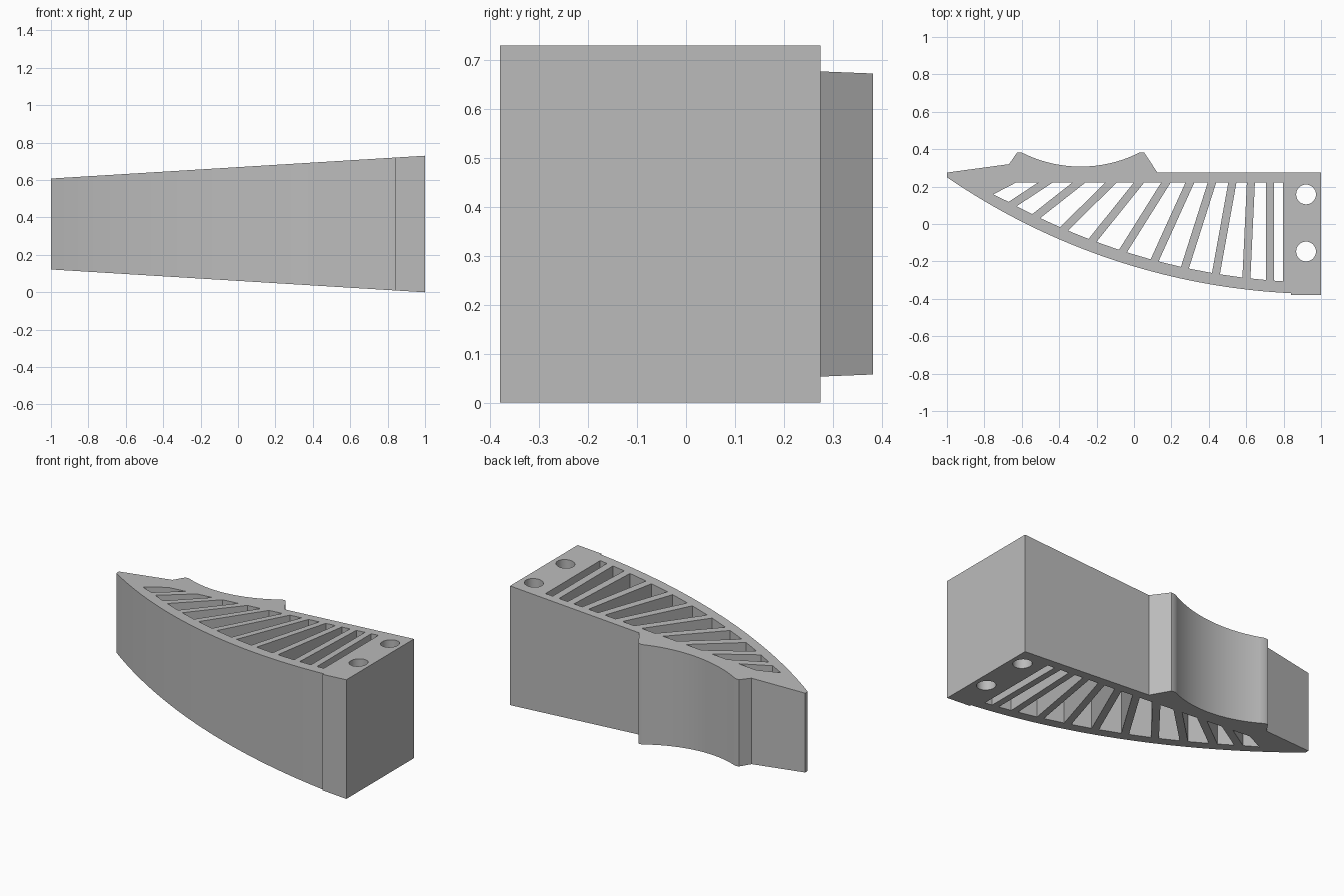
import bpy
import bmesh
from math import sin, cos, pi, sqrt, atan2
from mathutils import Vector

cube = bpy.data.objects.get("Cube")
if cube:
    bpy.data.objects.remove(cube)

CENTRE = Vector((1.013, 3.187))    # centre of the curved front wall
OUTER, INNER = 3.56, 3.50          # its outer and inner radii
SLOT_TOP = 0.222
RIB_HALF = 0.0215


def arc(centre, start, end, count):
    """Points along a circle from start to end, taking the short way."""
    a, b = Vector(start) - centre, Vector(end) - centre
    t0, t1 = atan2(a.y, a.x), atan2(b.y, b.x)
    points = []
    for i in range(count + 1):
        f = i / count
        r = a.length * (1 - f) + b.length * f
        t = t0 + (t1 - t0) * f
        points.append(centre + Vector((cos(t), sin(t))) * r)
    return points


def on_inner_wall(x):
    return Vector((x, CENTRE.y - sqrt(INNER ** 2 - (x - CENTRE.x) ** 2)))


def rib_edges(top_x, bottom_x):
    """Left and right edges of a slanted rib, each as (top, bottom)."""
    top, bottom = Vector((top_x, SLOT_TOP)), on_inner_wall(bottom_x)
    d = (bottom - top).normalized()
    edges = []
    for side in (-1, 1):
        start = top + Vector((side * RIB_HALF / -d.y, 0))
        rel = start - CENTRE
        k = rel.dot(d)
        reach = -k + sqrt(k * k - rel.length_squared + INNER ** 2)
        edges.append((start, start + d * reach))
    return edges


# Outer outline: curved front wall, square mounting end, cradle at the back
outline = arc(CENTRE, (-1, 0.25), (0.84, -0.37), 40)
outline += [(0.84, -0.38), (1, -0.38), (1, 0.275), (0.125, 0.275), (0.055, 0.382)]
outline += arc(Vector((-0.285, 1.006)), (0.03, 0.382), (-0.6, 0.382), 24)
outline += [(-0.625, 0.382), (-0.668, 0.32), (-1, 0.275)]
loops = [outline]

# Slots left open between the ribs
ribs = [(-0.473, -0.649), (-0.294, -0.523), (-0.123, -0.374), (0.027, -0.222),
        (0.171, -0.059), (0.299, 0.11), (0.417, 0.272), (0.526, 0.438),
        (0.625, 0.601), (0.726, 0.726)]
left = (Vector((-0.63, SLOT_TOP)), Vector((-0.753, 0.158)))
for rib in ribs:
    edge_left, edge_right = rib_edges(*rib)
    loops.append([left[0], left[1], edge_left[1], edge_left[0]])
    left = edge_right
loops.append([left[0], left[1], on_inner_wall(0.796), (0.796, SLOT_TOP)])

# Round mounting holes
for y in (0.158, -0.147):
    loops.append([(0.92 + 0.053 * cos(i * pi / 16), y + 0.053 * sin(i * pi / 16))
                  for i in range(32)])

# Fill the profile, raise it, and taper it towards the tip
bm = bmesh.new()
for loop in loops:
    verts = [bm.verts.new((p[0], p[1], 0)) for p in loop]
    for a, b in zip(verts, verts[1:] + verts[:1]):
        bm.edges.new((a, b))
bmesh.ops.triangle_fill(bm, edges=bm.edges[:], use_beauty=True)
raised = bmesh.ops.extrude_face_region(bm, geom=bm.faces[:], use_keep_orig=True)
for v in raised["geom"]:
    if isinstance(v, bmesh.types.BMVert):
        v.co.z = 1
for v in bm.verts:
    half = 0.304 + 0.061 * v.co.x
    v.co.z = 0.365 + (half if v.co.z > 0.5 else -half)
bmesh.ops.recalc_face_normals(bm, faces=bm.faces[:])

mesh = bpy.data.meshes.new("ribbed_bracket")
bm.to_mesh(mesh)
bm.free()
bracket = bpy.data.objects.new("ribbed_bracket", mesh)
bpy.context.collection.objects.link(bracket)

# Plain grey finish
grey = bpy.data.materials.new("plain_grey")
grey.use_nodes = True
colour = (0.5, 0.5, 0.5, 1)
grey.diffuse_color = colour
grey.node_tree.nodes["Principled BSDF"].inputs["Base Color"].default_value = colour
mesh.materials.append(grey)

bpy.ops.object.select_all(action='DESELECT')
bracket.select_set(True)
bpy.context.view_layer.objects.active = bracket
bpy.ops.object.shade_smooth_by_angle()
